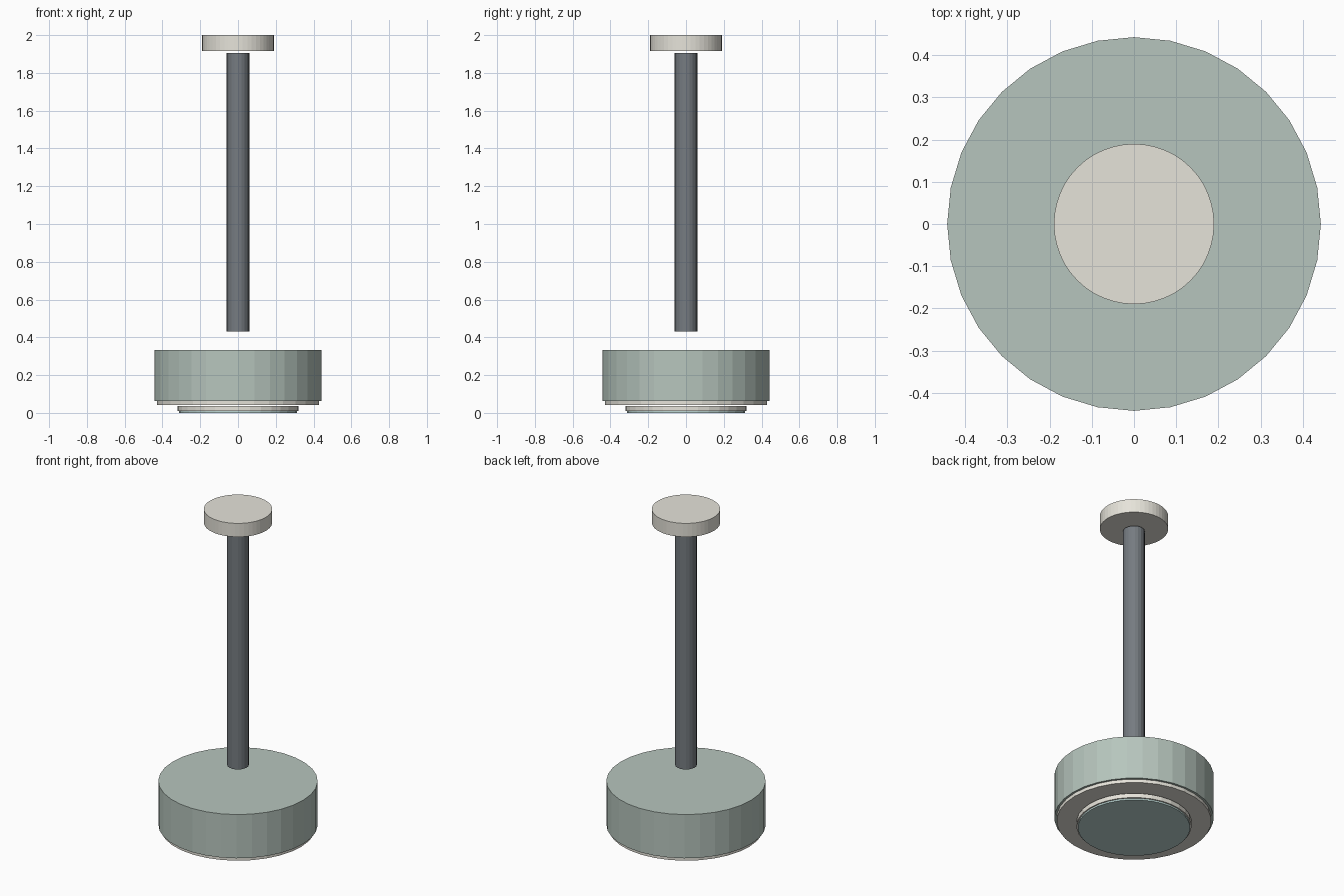
import bpy

# Remove the default cube
cube = bpy.data.objects.get("Cube")
if cube:
    bpy.data.objects.remove(cube, do_unlink=True)


def material(name, rgb):
    mat = bpy.data.materials.new(name)
    mat.use_nodes = True
    color = (*rgb, 1.0)
    mat.diffuse_color = color
    mat.node_tree.nodes["Principled BSDF"].inputs["Base Color"].default_value = color
    return mat


def disc(name, radius, bottom, top, sides, mat):
    """Upright closed cylinder between two heights."""
    bpy.ops.mesh.primitive_cylinder_add(
        vertices=sides, radius=radius, depth=top - bottom,
        location=(0, 0, (bottom + top) / 2))
    obj = bpy.context.object
    obj.name = name
    obj.data.materials.append(mat)
    return obj


cream = material("warm cream", (0.79, 0.77, 0.70))
sage = material("sage green", (0.47, 0.56, 0.51))
slate = material("slate grey", (0.18, 0.20, 0.22))
teal = material("pale teal", (0.51, 0.68, 0.66))

# Ceiling mount and hanging rod
disc("ceiling_mount", 0.19, 1.917, 2.0, 48, cream)
disc("hanging_rod", 0.06, 0.43, 1.904, 20, slate)

# Drum shade with its lower trim
disc("drum_shade", 0.443, 0.064, 0.332, 32, sage)
disc("lower_trim", 0.43, 0.043, 0.064, 32, cream)

# Light diffuser below the drum
disc("diffuser_ring", 0.32, 0.01, 0.037, 32, cream)
disc("diffuser_lens", 0.312, 0.0, 0.01, 32, teal)
